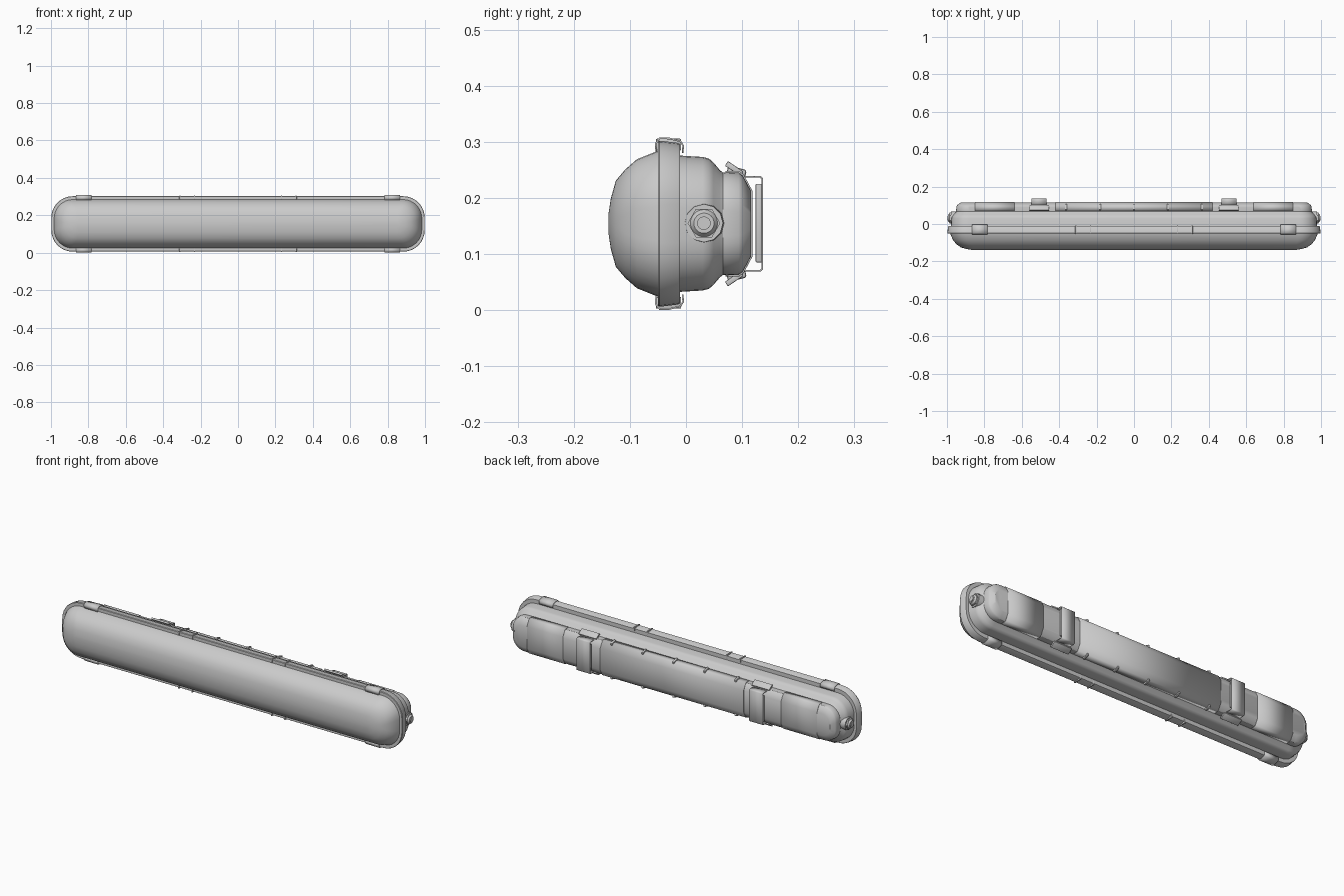
import bpy, bmesh, math
from mathutils import Matrix, Vector

cube = bpy.data.objects.get("Cube")
if cube:
    bpy.data.objects.remove(cube, do_unlink=True)

MID = 0.154  # height of the long axis

grey = bpy.data.materials.new("light_grey_plastic")
grey.use_nodes = True
grey.diffuse_color = (0.6, 0.6, 0.6, 1)
grey.node_tree.nodes["Principled BSDF"].inputs["Base Color"].default_value = (0.6, 0.6, 0.6, 1)


def finish(name, bm, angle=32):
    bmesh.ops.recalc_face_normals(bm, faces=bm.faces)
    mesh = bpy.data.meshes.new(name)
    bm.to_mesh(mesh)
    bm.free()
    mesh.materials.append(grey)
    ob = bpy.data.objects.new(name, mesh)
    bpy.context.collection.objects.link(ob)
    bpy.ops.object.select_all(action='DESELECT')
    ob.select_set(True)
    bpy.context.view_layer.objects.active = ob
    bpy.ops.object.shade_smooth_by_angle(angle=math.radians(angle))
    return ob


def rounded_ring(bm, y, hx, hz, r, segs=8):
    ring = []
    for k, (sx, sz) in enumerate([(1, 1), (-1, 1), (-1, -1), (1, -1)]):
        for i in range(segs + 1):
            a = (k + i / segs) * math.pi / 2
            ring.append(bm.verts.new((sx * (hx - r) + r * math.cos(a), y,
                                      MID + sz * (hz - r) + r * math.sin(a))))
    return ring


def loft(name, stations, angle=32):
    """Skin rounded rectangles given as (y, half length, half height, corner radius)."""
    bm = bmesh.new()
    rings = [rounded_ring(bm, *s) for s in stations]
    for a, b in zip(rings, rings[1:]):
        for i in range(len(a)):
            j = (i + 1) % len(a)
            bm.faces.new((a[i], a[j], b[j], b[i]))
    bm.faces.new(rings[0])
    bm.faces.new(rings[-1])
    return finish(name, bm, angle)


def strip(name, x, width, path, side=1, thick=0.004):
    """Bent sheet following a (y, height from axis) path."""
    bm = bmesh.new()
    rows = [[bm.verts.new((x + s * width / 2, y, MID + side * h)) for s in (-1, 1)] for y, h in path]
    for a, b in zip(rows, rows[1:]):
        bm.faces.new((a[0], a[1], b[1], b[0]))
    ob = finish(name, bm)
    mod = ob.modifiers.new("sheet", 'SOLIDIFY')
    mod.thickness = thick
    mod.offset = 0
    return ob


def box(name, centre, size, tilt=0, bevel=0.002):
    bm = bmesh.new()
    bmesh.ops.create_cube(bm, size=1)
    bm.transform(Matrix.Translation(centre) @ Matrix.Rotation(tilt, 4, 'X') @ Matrix.Diagonal((*size, 1)))
    bmesh.ops.bevel(bm, geom=bm.edges[:], offset=bevel, segments=2, affect='EDGES', profile=0.5)
    return finish(name, bm)


def end_disc(name, side, x0, x1, r0, r1, sides):
    bm = bmesh.new()
    bmesh.ops.create_cone(bm, cap_ends=True, segments=sides, radius1=r0, radius2=r1, depth=x1 - x0)
    bm.transform(Matrix.Translation((side * (x0 + x1) / 2, 0.032, MID + 0.001))
                 @ Matrix.Rotation(side * math.pi / 2, 4, 'Y'))
    return finish(name, bm)


# Domed front cover
loft("diffuser", [(-0.03, 0.985, 0.132, 0.10), (-0.05, 0.983, 0.130, 0.10),
                  (-0.0875, 0.967, 0.115, 0.09), (-0.108, 0.949, 0.097, 0.08),
                  (-0.125, 0.926, 0.077, 0.07), (-0.134, 0.895, 0.045, 0.043),
                  (-0.1385, 0.865, 0.015, 0.014)], 40)

# Sealing rim between cover and housing
loft("rim", [(-0.050, 0.984, 0.133, 0.10), (-0.050, 0.996, 0.146, 0.112),
             (-0.047, 0.998, 0.148, 0.114), (-0.014, 0.994, 0.144, 0.11),
             (-0.011, 0.992, 0.142, 0.108), (-0.011, 0.970, 0.118, 0.09)])

# Stepped housing with raised back
loft("housing", [(-0.02, 0.979, 0.122, 0.095), (0.030, 0.975, 0.119, 0.092),
                 (0.041, 0.972, 0.116, 0.09), (0.049, 0.966, 0.109, 0.085),
                 (0.060, 0.955, 0.096, 0.075), (0.066, 0.951, 0.091, 0.07),
                 (0.072, 0.951, 0.092, 0.07), (0.094, 0.949, 0.091, 0.07),
                 (0.101, 0.945, 0.086, 0.066), (0.116, 0.925, 0.058, 0.05)])

# Slightly raised back panels that leave seams around the brackets
back_path = [(0.070, 0.092), (0.094, 0.092), (0.101, 0.087), (0.1165, 0.058)]
back_path += [(y, -h) for y, h in reversed(back_path)]
strip("back_panel_middle", 0, 0.84, back_path)
for s in (-1, 1):
    strip("back_panel_end", s * 0.745, 0.21, back_path)

for up in (-1, 1):
    # Reinforcing lugs along the back edges
    for i in range(-2, 3):
        box("back_lug", (i * 0.182, 0.090, MID + up * 0.092), (0.012, 0.034, 0.016), -up * 0.25, 0.004)
    for s in (-1, 1):
        # Wrapped clips and narrow ribs on the rim
        strip("rim_clip", s * 0.825, 0.082,
              [(-0.053, 0.128), (-0.054, 0.143), (-0.047, 0.152), (-0.030, 0.152),
               (-0.010, 0.147), (-0.005, 0.139), (-0.006, 0.126)], up, 0.003)
        for x in (0.233, 0.311):
            box("rim_rib", (s * x, -0.031, MID + up * 0.141), (0.007, 0.045, 0.021))
        # Flared grip of the mounting bracket
        box("bracket_grip", (s * 0.507, 0.086, MID + up * 0.098), (0.104, 0.034, 0.010), -up * 0.6)

# Mounting brackets
for s in (-1, 1):
    arm = [(0.098, 0.084), (0.132, 0.084), (0.136, 0.080)]
    strip("mounting_bracket", s * 0.507, 0.08, arm + [(y, -h) for y, h in reversed(arm)], 1, 0.003)
    box("bracket_bar", (s * 0.507, 0.130, MID + 0.001), (0.08, 0.012, 0.14))

# Cable glands on both ends
for s in (-1, 1):
    end_disc("gland_seat", s, 0.95, 0.979, 0.036, 0.034, 12)
    end_disc("gland_nut", s, 0.977, 0.987, 0.029, 0.029, 6)
    end_disc("gland_dome", s, 0.986, 0.995, 0.025, 0.018, 24)
    end_disc("gland_plug", s, 0.994, 0.998, 0.012, 0.012, 16)
